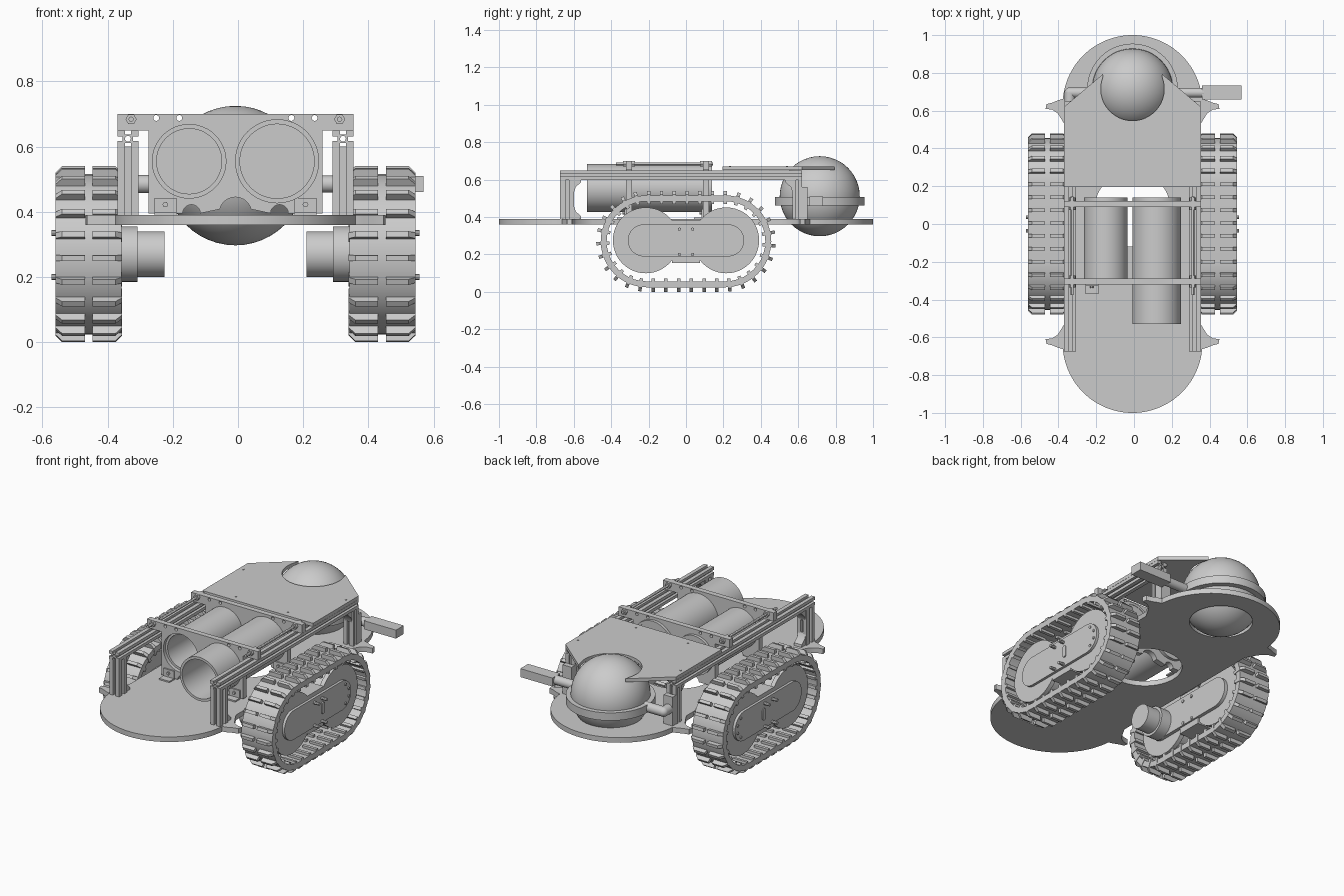
import bpy, bmesh
from math import sin, cos, pi, radians, tau
from mathutils import Matrix, Vector

if "Cube" in bpy.data.objects:
    bpy.data.objects.remove(bpy.data.objects["Cube"])

CX = -0.008  # symmetry line of the machine
PLANES = {'z': Matrix.Identity(3),
          'y': Matrix(((1, 0, 0), (0, 0, -1), (0, 1, 0))),
          'x': Matrix(((0, 0, 1), (1, 0, 0), (0, 1, 0)))}
AXIS = {'x': Vector((1, 0, 0)), 'y': Vector((0, 1, 0)), 'z': Vector((0, 0, 1))}


def add(name, mesh):
    ob = bpy.data.objects.new(name, mesh)
    bpy.context.collection.objects.link(ob)
    return ob


def slab(name, axis, lo, hi, outer, *holes):
    """Extrude a flat outline (with holes) along an axis from lo to hi."""
    lo, hi = min(lo, hi), max(lo, hi)
    cu = bpy.data.curves.new(name, 'CURVE')
    cu.dimensions, cu.fill_mode, cu.extrude = '2D', 'BOTH', (hi - lo) / 2
    for pts in (outer,) + holes:
        sp = cu.splines.new('POLY')
        sp.points.add(len(pts) - 1)
        for p, q in zip(sp.points, pts):
            p.co = (q[0], q[1], 0, 1)
        sp.use_cyclic_u = True
    tmp = add(name + "_tmp", cu)
    dg = bpy.context.evaluated_depsgraph_get()
    me = bpy.data.meshes.new_from_object(tmp.evaluated_get(dg))
    bpy.data.objects.remove(tmp)
    bpy.data.curves.remove(cu)
    me.transform(Matrix.Translation(AXIS[axis] * (lo + hi) / 2) @ PLANES[axis].to_4x4())
    bm = bmesh.new()
    bm.from_mesh(me)
    bmesh.ops.remove_doubles(bm, verts=bm.verts, dist=1e-5)
    bmesh.ops.recalc_face_normals(bm, faces=bm.faces)
    bm.to_mesh(me)
    bm.free()
    return add(name, me)


def arc(cx, cy, r, a0=0, a1=360, n=48):
    full = abs(a1 - a0) == 360
    k = n if full else n + 1
    return [(cx + r * cos(radians(a0 + (a1 - a0) * i / n)),
             cy + r * sin(radians(a0 + (a1 - a0) * i / n))) for i in range(k)]


def rect(x0, x1, y0, y1):
    return [(x0, y0), (x1, y0), (x1, y1), (x0, y1)]


def stadium(half, r, cz, n=20):
    return arc(half, cz, r, -90, 90, n) + arc(-half, cz, r, 90, 270, n)


def tslot(cx, cy, w, h):
    pts = []
    for k in range(4):
        for x, y in ((1, -1), (1, -.28), (.5, -.28), (.5, .28), (1, .28)):
            for _ in range(k):
                x, y = -y, x
            pts.append((cx + x * w / 2, cy + y * h / 2))
    return pts


def ball(name, c, r, u=48, v=24):
    bm = bmesh.new()
    bmesh.ops.create_uvsphere(bm, u_segments=u, v_segments=v, radius=r, matrix=Matrix.Translation(c))
    me = bpy.data.meshes.new(name)
    bm.to_mesh(me)
    bm.free()
    return add(name, me)


# Base plate with rounded ends, side flares and two openings
quarter = arc(0, -.63, .37, -90, -5, 24) + [(.395, -.655), (.425, -.642), (.455, -.635), (.46, -.61),
                                          (.425, -.605), (.395, -.585), (.37, -.545), (.345, -.50)]
half = quarter + [(x, -y) for x, y in reversed(quarter)]
outline = [(CX + x, y) for x, y in half] + [(CX - x, y) for x, y in reversed(half[1:-1])]
slab("base_plate", 'z', .36, .39, outline, arc(CX, .715, .17), arc(CX, .08, .2))

# Upper rear deck with a round bite for the sphere
deck = [(-.362, .195), (.362, .195), (.362, .62), (.155, .795)]
deck += arc(0, .715, .168, 20, -200, 36) + [(-.155, .795), (-.362, .62)]
slab("rear_deck", 'z', .65, .67, [(CX + x, y) for x, y in deck])
for s in (-1, 1):
    for x, y in ((.335, .54), (.17, .235)):
        slab("deck_screw", 'z', .67, .673, arc(CX + s * x, y, .006, n=10))

# Sphere with its clamp ring and side arms
ball("sphere", (CX, .715, .511), .214)
slab("sphere_ring", 'z', .462, .508, arc(CX, .715, .24), arc(CX, .715, .195))
slab("left_arm", 'x', -.34, -.22, arc(.695, .485, .028, n=24))
ball("left_elbow", (-.34, .695, .485), .028, 24, 12)
slab("left_arm_foot", 'y', .60, .695, arc(-.34, .485, .028, n=24))
slab("right_arm", 'x', .21, .37, arc(.695, .485, .026, n=24))
slab("right_bar", 'x', .36, .57, rect(.66, .732, .46, .51))

# Tube clamp plates
tubes = [("left_tube", -.15, .115, .10, -.30), ("right_tube", .12, .129, .114, -.53)]
clamp = [(-.267, .395)] + arc(-.135, .395, .027, 180, 0, 10) + arc(0, .395, .05, 165, 15, 10)
clamp += arc(.135, .395, .027, 180, 0, 10)
clamp += [(.267, .395), (.267, .65), (.362, .65), (.362, .70), (-.362, .70), (-.362, .65), (-.267, .65)]
for nm, y in (("front", -.305), ("rear", .107)):
    slab(nm + "_clamp_plate", 'y', y - .016, y + .016, [(CX + x, z) for x, z in clamp],
         *[arc(t[1], .555, t[2] - .002) for t in tubes],
         *[arc(CX + s * .243, .688, .009, n=14) for s in (-1, 1)],
         *[arc(CX + s * .172, .688, .009, n=14) for s in (-1, 1)])
    for s in (-1, 1):
        x = CX + s * .32
        for d in (-1, 1):
            slab("rod_nut", 'y', y + d * .016, y + d * .032, arc(x, .684, .017, n=6))
        bx = CX + s * .215
        slab("bracket_foot", 'z', .39, .398, rect(bx - .034, bx + .034, y - .065, y - .016))
        slab("bracket_back", 'y', y - .024, y - .016, rect(bx - .034, bx + .034, .39, .442))
        slab("bracket_bolt", 'y', y - .034, y - .022, arc(bx, .422, .009, n=6))

# Two tubes, closed at the rear
for nm, x, ro, ri, y0 in tubes:
    slab(nm, 'y', y0, .14, arc(x, .555, ro), arc(x, .555, ri))
    slab(nm + "_cap", 'y', .12, .138, arc(x, .555, ri + .001))

# Slotted frame: rails, posts, tie rods, corner brackets
for s, side in ((-1, "left"), (1, "right")):
    x = CX + s * .33
    slab(side + "_rail", 'y', -.675, .62, tslot(x, .624, .064, .05), arc(x, .624, .009, n=12))
    slab(side + "_front_post", 'z', .39, .60, tslot(x, -.635, .064, .075))
    slab(side + "_rear_post", 'z', .39, .60, tslot(x, .595, .064, .05))
    slab(side + "_tie_rod", 'y', -.375, .145, arc(CX + s * .32, .684, .008, n=12))
    slab(side + "_rear_bracket", 'y', .62, .65, rect(x - .03, x + .03, .385, .56))
    gusset = [(-.60, .39), (-.56, .39), (-.562, .405), (-.59, .43), (-.60, .46)]
    slab(side + "_front_foot", 'x', x - .025, x + .025, gusset)
    slab(side + "_front_gusset", 'x', x - .025, x + .025, [(y, .99 - z) for y, z in gusset])
    slab(side + "_rear_gusset", 'x', x - .025, x + .025, [(-y - .03, .99 - z) for y, z in gusset])

# Track units
CZ, HALF, R, LINKS = .27, .21, .246, 35


def track_point(d):
    """Position (y, z) and outward normal at distance d round the belt."""
    straight, bend = 2 * HALF, pi * R
    k, d = divmod(d, straight + bend)
    if d < straight:
        p, nrm = Vector((-HALF + d, -R)), Vector((0, -1))
    else:
        a = -pi / 2 + (d - straight) / R
        nrm = Vector((cos(a), sin(a)))
        p = Vector((HALF, 0)) + nrm * R
    return (-p, -nrm) if k % 2 else (p, nrm)


for s, side in ((-1, "left"), (1, "right")):
    def X(v):
        return CX + s * v
    slab(side + "_belt", 'x', X(.35), X(.5525), stadium(HALF, R, CZ), stadium(HALF, R - .032, CZ))

    # Split cleats with chamfered ends, one pair per link
    bm = bmesh.new()
    prof = [(.012, -.046), (.1025, -.046), (.1025, .004), (.082, .024), (.012, .024)]
    for i in range(LINKS):
        p, n = track_point((i + .5) * (4 * HALF + tau * R) / LINKS)
        t = Vector((-n.y, n.x))
        for m in (-1, 1):
            rings = []
            for e in (-.009, .009):
                rings.append([bm.verts.new((X(.45 + m * a), (p + n * h + t * e).x,
                                            CZ + (p + n * h + t * e).y)) for a, h in prof])
            bm.faces.new(rings[0])
            bm.faces.new(rings[1][::-1])
            for j in range(5):
                k = (j + 1) % 5
                bm.faces.new((rings[0][j], rings[1][j], rings[1][k], rings[0][k]))
    bmesh.ops.recalc_face_normals(bm, faces=bm.faces)
    me = bpy.data.meshes.new(side + "_cleats")
    bm.to_mesh(me)
    bm.free()
    add(side + "_cleats", me)

    # Wheels, side plates, gearbox and drive motor
    for y in (-.215, .215):
        for a, b in ((.385, .41), (.49, .515)):
            slab(side + "_wheel", 'x', X(a), X(b), arc(y, CZ + .005, .176))
        slab(side + "_wheel_hub", 'x', X(.40), X(.50), arc(y, CZ + .005, .15))
    slab(side + "_gearbox", 'x', X(.375), X(.515), rect(-.075, .075, .155, .385))
    slab(side + "_side_plates", 'x', X(.365), X(.53), stadium(.225, .086, .275))
    slab(side + "_plate_slot", 'x', X(.53), X(.536), [(.045 + z, .275 + y) for y, z in stadium(.022, .013, 0, 8)])
    for y in (-.035, .035):
        for z in (.20, .335):
            slab(side + "_cross_bolt", 'x', X(.36), X(.565), arc(y, z, .009, n=8))
    for a in range(-60, 61, 40):
        slab(side + "_plate_screw", 'x', X(.53), X(.535),
             arc(.225 + .065 * cos(radians(a)), .275 + .065 * sin(radians(a)), .008, n=10))
    slab(side + "_motor_flange", 'x', X(.30), X(.37), arc(-.22, .27, .085))
    slab(side + "_motor", 'x', X(.218), X(.31), arc(-.22, .27, .07))

# Smooth curved surfaces, keep hard edges
bpy.ops.object.select_all(action='SELECT')
bpy.context.view_layer.objects.active = bpy.data.objects["base_plate"]
bpy.ops.object.shade_smooth_by_angle(angle=radians(30))
